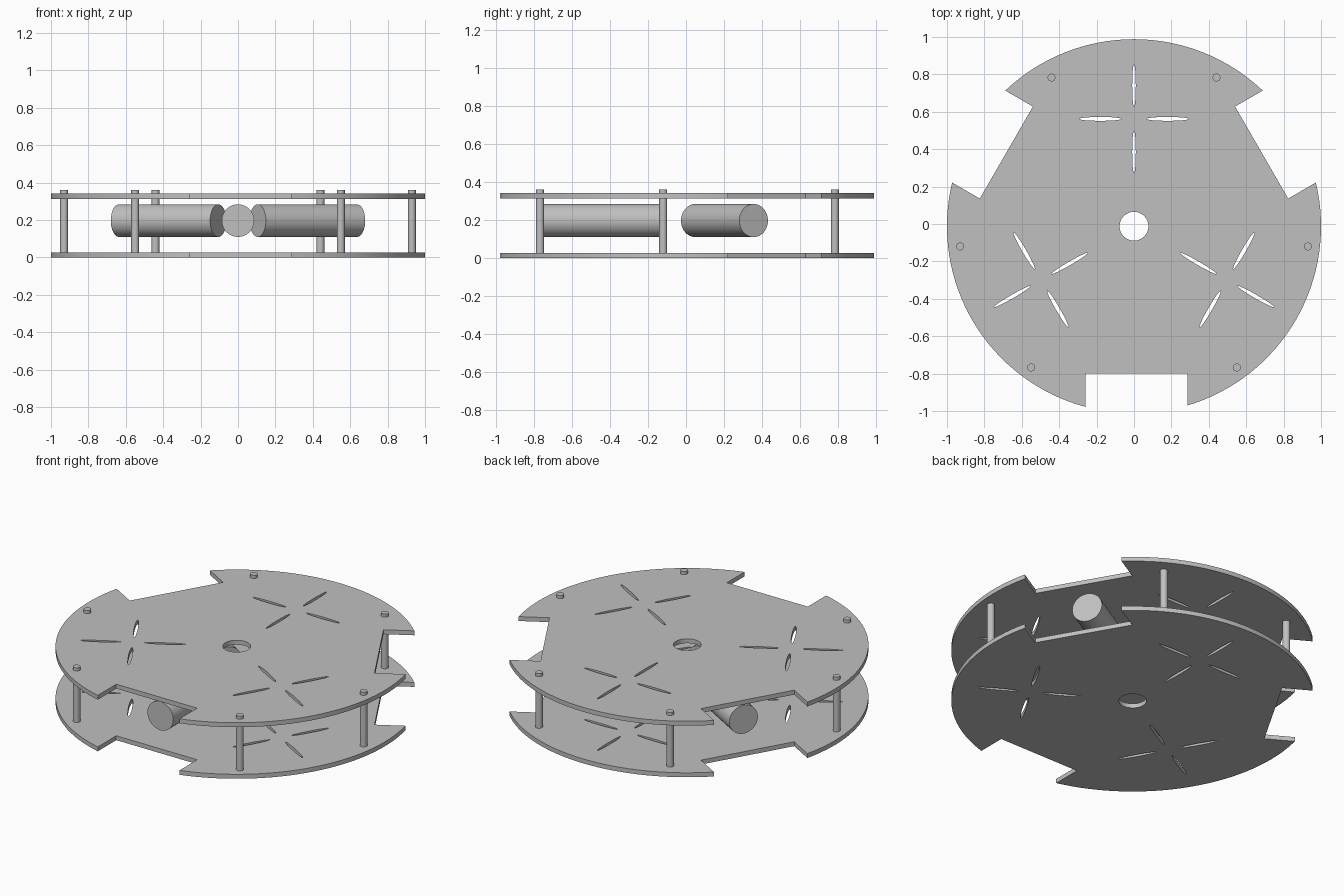
import bpy
from math import sin, cos, pi, asin, radians
from mathutils import Vector, Matrix

CENTRE_Y = -0.012
PLATE = 0.027          # plate thickness
ARMS = (-90, 30, 150)  # directions of the notches and cylinders

cube = bpy.data.objects.get("Cube")
if cube:
    bpy.data.objects.remove(cube, do_unlink=True)

grey = bpy.data.materials.new("grey")
grey.use_nodes = True
colour = (0.53, 0.53, 0.53, 1)
grey.diffuse_color = colour
grey.node_tree.nodes["Principled BSDF"].inputs["Base Color"].default_value = colour


def smooth(obj):
    bpy.ops.object.select_all(action="DESELECT")
    obj.select_set(True)
    bpy.context.view_layer.objects.active = obj
    bpy.ops.object.shade_smooth_by_angle(angle=radians(30))


def polar(deg, r, t=0):
    """Point at distance r along a direction and t sideways from it."""
    a = radians(deg)
    return Vector((r * cos(a) - t * sin(a), r * sin(a) + t * cos(a)))


def ellipse(centre, deg, length, width, n):
    return [centre + polar(deg, length / 2 * cos(2 * pi * i / n),
                           width / 2 * sin(2 * pi * i / n)) for i in range(n)]


def rod(name, start, end, radius, sides):
    start, end = Vector(start), Vector(end)
    axis = end - start
    bpy.ops.mesh.primitive_cylinder_add(
        vertices=sides, radius=radius, depth=axis.length,
        location=(start + end) / 2,
        rotation=axis.to_track_quat("Z", "Y").to_euler())
    obj = bpy.context.object
    obj.name = name
    obj.data.materials.append(grey)
    smooth(obj)


# Plate outline: disc with three square notches
outline = []
for k, deg in enumerate(ARMS):
    low, high = (-0.26, 0.285) if k == 0 else (-0.284, 0.284)
    outline += [polar(deg, cos(asin(low)), low), polar(deg, 0.788, low),
                polar(deg, 0.788, high)]
    start = radians(deg) + asin(high)
    next_low = -0.26 if k == 2 else -0.284
    stop = radians(deg + 120) + asin(next_low)
    steps = 32
    for i in range(steps):
        a = start + (stop - start) * i / steps
        outline.append(Vector((cos(a), sin(a))))

# Plate openings: centre hole and three crosses of narrow slots
loops = [outline, ellipse(Vector((0, 0)), 0, 0.154, 0.154, 48)]
for deg in ARMS:
    arm = deg + 180
    for r in (0.397, 0.752):
        loops.append(ellipse(polar(arm, r), arm, 0.228, 0.019, 16))
    for t in (-0.18, 0.18):
        loops.append(ellipse(polar(arm, 0.574, t), arm + 90, 0.228, 0.021, 16))


def plate(name, z):
    curve = bpy.data.curves.new(name, "CURVE")
    curve.dimensions = "2D"
    curve.fill_mode = "BOTH"
    curve.extrude = PLATE / 2
    for loop in loops:
        spline = curve.splines.new("POLY")
        spline.points.add(len(loop) - 1)
        for point, co in zip(spline.points, loop):
            point.co = (co.x, co.y, 0, 1)
        spline.use_cyclic_u = True
    curve.materials.append(grey)
    obj = bpy.data.objects.new(name, curve)
    obj.location = (0, CENTRE_Y, z + PLATE / 2)
    bpy.context.collection.objects.link(obj)
    bpy.ops.object.select_all(action="DESELECT")
    obj.select_set(True)
    bpy.context.view_layer.objects.active = obj
    bpy.ops.object.convert(target="MESH")
    smooth(bpy.context.object)


plate("bottom_plate", 0)
plate("top_plate", 0.314)

# Motor cylinders lying between the plates
for name, deg in zip(("front_motor", "left_motor", "right_motor"), ARMS):
    inner, outer = polar(deg, 0.122), polar(deg, 0.735)
    rod(name, (inner.x, inner.y + CENTRE_Y, 0.197),
        (outer.x, outer.y + CENTRE_Y, 0.197), 0.087, 48)

# Posts that hold the plates apart and poke through the top
for place, x, y in (("front", 0.55, -0.767), ("side", 0.93, -0.12), ("back", 0.441, 0.783)):
    for side, sign in (("left", 1), ("right", -1)):
        rod(f"{place}_{side}_post", (sign * x, y, 0.01), (sign * x, y, 0.36), 0.021, 24)
